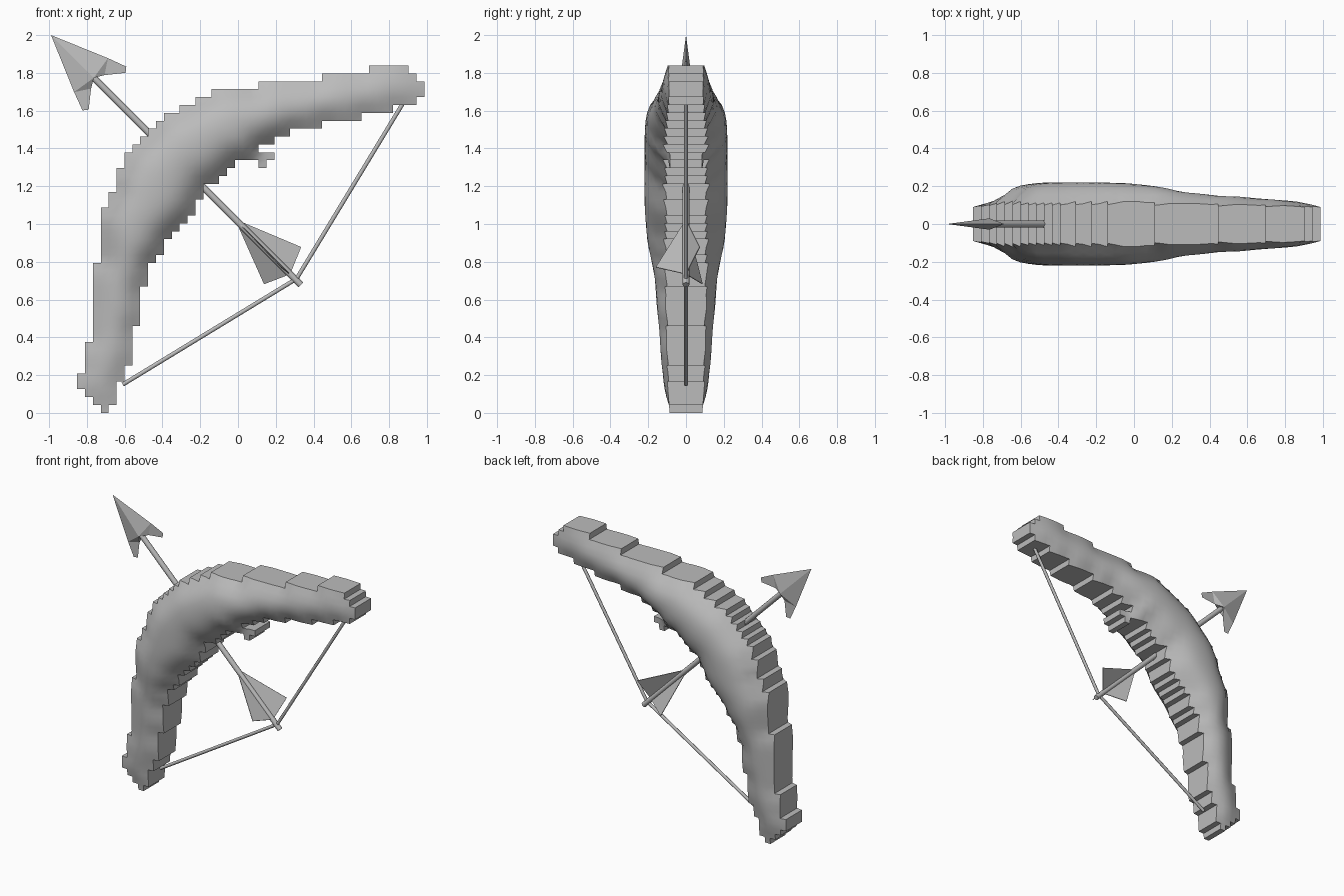
import bpy, bmesh, math
from mathutils import Vector

cube = bpy.data.objects.get("Cube")
if cube:
    bpy.data.objects.remove(cube, do_unlink=True)

grey = bpy.data.materials.new("plain grey")
grey.use_nodes = True
colour = (0.5, 0.5, 0.5, 1)
grey.diffuse_color = colour
grey.node_tree.nodes["Principled BSDF"].inputs["Base Color"].default_value = colour


def finish(bm, name):
    bmesh.ops.recalc_face_normals(bm, faces=bm.faces[:])
    mesh = bpy.data.meshes.new(name)
    bm.to_mesh(mesh)
    bm.free()
    mesh.materials.append(grey)
    obj = bpy.data.objects.new(name, mesh)
    bpy.context.collection.objects.link(obj)
    return obj


def rod(name, start, end, radius, sides=8):
    start, end = Vector(start), Vector(end)
    bm = bmesh.new()
    bmesh.ops.create_cone(bm, cap_ends=True, segments=sides, radius1=radius,
                          radius2=radius, depth=(end - start).length)
    for f in bm.faces:
        f.smooth = len(f.verts) == 4
    obj = finish(bm, name)
    obj.location = (start + end) / 2
    obj.rotation_euler = (end - start).to_track_quat('Z', 'Y').to_euler()


def interp(keys, t):
    for (a, va), (b, vb) in zip(keys, keys[1:]):
        if t <= b:
            return va + (vb - va) * max(0, t - a) / (b - a)
    return keys[-1][1]


# Bow limb: stepped outline on a square grid, as (row, column) edge keys
CELL, LEFT, ROWS = 0.0418, -0.852, 44
outer = [(0, 3), (3, 0), (4, 0), (5, .6), (9, 1.6), (18, 2.4), (25, 3.4), (27, 4.4),
         (30, 5.4), (32, 6.4), (37, 11), (38, 13), (40, 17), (41, 23), (42, 31), (43, 37)]
inner = [(0, 4), (1, 5), (2, 5), (5, 6.4), (10, 7.4), (15, 8.4), (18, 9.4), (20, 11),
         (21, 11), (24, 14), (28, 16.4), (32, 21), (33, 23), (35, 27), (36, 31),
         (37, 36), (38, 40), (39, 43), (40, 44), (41, 44), (43, 42)]
cells = {(i, j) for j in range(ROWS)
         for i in range(round(interp(outer, j)), round(interp(inner, j)))}
# Small nub under the upper limb
cells |= {(i, 32) for i in range(21, 25)} | {(23, 31)}

corners = {(i + a, j + b) for i, j in cells for a in (0, 1) for b in (0, 1)}


def touching(c):
    return [(c[0] - a, c[1] - b) for a in (0, 1) for b in (0, 1)
            if (c[0] - a, c[1] - b) in cells]


def place(c):
    return LEFT + c[0] * CELL, c[1] * CELL


# Half depth swells from the rim to the middle, and is thickest at the grip
RIM = 0.085
thickness = [(0, .222), (.3, .22), (.5, .205), (.62, .172), (1.2, .115)]
halfwidth = [(0, .2), (.6, .14), (1.2, .1)]
rim_corners = [c for c in corners if len(touching(c)) < 4]
depth = {}
for c in corners:
    x, z = place(c)
    s = abs(x + z - 1) / math.sqrt(2)
    d = min(math.dist(c, r) for r in rim_corners) * CELL
    k = min(1, d / interp(halfwidth, s))
    depth[c] = RIM + (interp(thickness, s) - RIM) * math.sqrt(1 - (1 - k) ** 2)
for step in range(2):
    smooth = {}
    for c in corners:
        near = [n for n in ((c[0] + a, c[1] + b) for a in (-1, 0, 1) for b in (-1, 0, 1))
                if n in corners]
        mean = sum(depth[n] for n in near) / len(near)
        smooth[c] = depth[c] * .5 + mean * .5
    depth = smooth

bm = bmesh.new()
front, back = {}, {}
for c in corners:
    x, z = place(c)
    front[c] = bm.verts.new((x, -depth[c], z))
    back[c] = bm.verts.new((x, depth[c], z))
for i, j in cells:
    ring = [(i, j), (i + 1, j), (i + 1, j + 1), (i, j + 1)]
    for side in (front, back):
        bm.faces.new([side[c] for c in ring]).smooth = True
    neighbours = [(i, j - 1), (i + 1, j), (i, j + 1), (i - 1, j)]
    for k, n in enumerate(neighbours):
        if n not in cells:
            a, b = ring[k], ring[(k + 1) % 4]
            bm.faces.new([front[a], front[b], back[b], back[a]])
finish(bm, "bow_limb")

# Bowstring
NOCK = (.31, 0, .71)
rod("lower_string", (-.61, 0, .15), NOCK, .011)
rod("upper_string", (.88, 0, 1.65), NOCK, .011)

# Arrow, laid out by distance along it from the tip and an offset across it
TIP = Vector((-.99, 0, 2))
ALONG = Vector((1, 0, -1)).normalized()
ACROSS = Vector((1, 0, 1)).normalized()
SIDE = Vector((0, 1, 0))


def on_arrow(u, v=0, y=0):
    return TIP + ALONG * u + ACROSS * v + SIDE * y


rod("arrow_shaft", on_arrow(.3), on_arrow(1.87), .018)

# Barbed head, flat with a raised spine
bm = bmesh.new()
tip = bm.verts.new(on_arrow(0))
spines = [bm.verts.new(on_arrow(.32, 0, y)) for y in (-.03, .03)]
for sign in (-1, 1):
    edge = [bm.verts.new(on_arrow(u, v * sign))
            for u, v in ((.3, .127), (.4, .164), (.42, .138), (.35, .05))]
    for spine in spines:
        bm.faces.new((tip, edge[0], spine))
        bm.faces.new((spine, edge[0], edge[3]))
        bm.faces.new((edge[0], edge[1], edge[2], edge[3]))if spine is spines[0] else None
    bm.faces.new((spines[0], edge[3], spines[1]))
finish(bm, "arrow_head")

# Three feathers spaced evenly round the shaft
for n, label in enumerate(("upper", "lower", "front")):
    angle = math.radians(27 + 120 * n)
    out = ACROSS * math.cos(angle) + SIDE * math.sin(angle)
    flat = ALONG.cross(out) * .002
    bm = bmesh.new()
    outline = [on_arrow(1.38), on_arrow(1.73) + out * .16, on_arrow(1.79)]
    a, b = ([bm.verts.new(p + flat * s) for p in outline] for s in (-1, 1))
    bm.faces.new(a)
    bm.faces.new(b)
    for k in range(3):
        m = (k + 1) % 3
        bm.faces.new((a[k], a[m], b[m], b[k]))
    finish(bm, label + "_feather")
